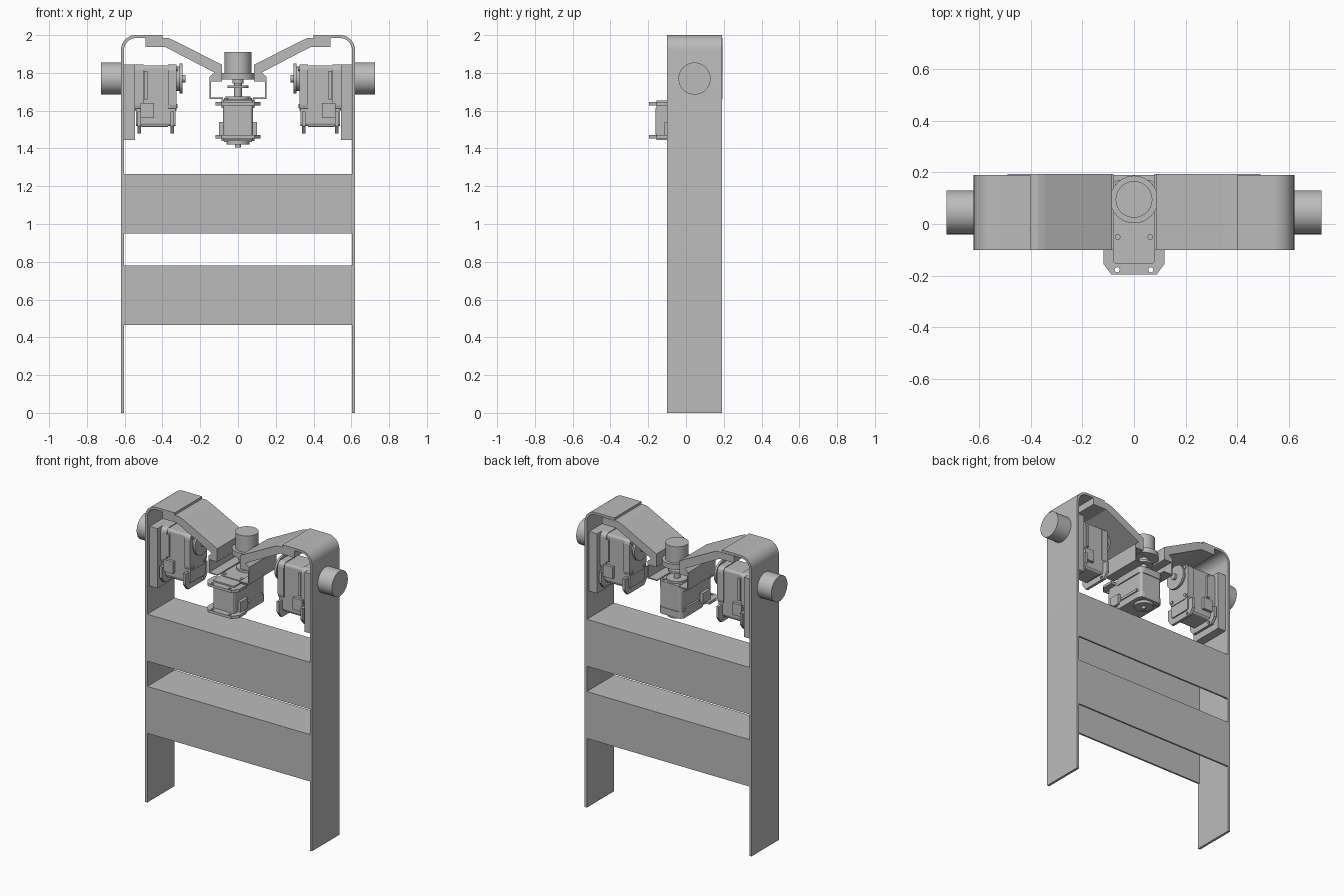
import bpy, bmesh, math
from mathutils import Matrix, Vector

if "Cube" in bpy.data.objects:
    bpy.data.objects.remove(bpy.data.objects["Cube"])

grey = bpy.data.materials.new("plain_grey")
grey.use_nodes = True
COLOUR = (0.5, 0.5, 0.5, 1)
grey.diffuse_color = COLOUR
grey.node_tree.nodes["Principled BSDF"].inputs["Base Color"].default_value = COLOUR

FRONT, BACK = -0.1, 0.193
XZ = Matrix.Rotation(math.pi / 2, 4, "X")      # profile drawn in x, z


def finish(name, bm, frame=Matrix(), smooth=False):
    bm.transform(frame)
    bmesh.ops.recalc_face_normals(bm, faces=bm.faces)
    mesh = bpy.data.meshes.new(name)
    bm.to_mesh(mesh)
    bm.free()
    ob = bpy.data.objects.new(name, mesh)
    mesh.materials.append(grey)
    bpy.context.collection.objects.link(ob)
    if smooth:
        bpy.ops.object.select_all(action="DESELECT")
        ob.select_set(True)
        bpy.context.view_layer.objects.active = ob
        bpy.ops.object.shade_smooth_by_angle(angle=math.radians(35))
    return ob


def box(name, x, y, z, frame=Matrix(), bevel=0):
    bm = bmesh.new()
    bmesh.ops.create_cube(bm, size=1)
    for v in bm.verts:
        v.co = Vector([r[0] if c < 0 else r[1] for c, r in zip(v.co, (x, y, z))])
    if bevel:
        upright = [e for e in bm.edges if abs(e.verts[0].co.z - e.verts[1].co.z) > 1e-4]
        bmesh.ops.bevel(bm, geom=upright, offset=bevel, segments=3, profile=0.5, affect="EDGES")
    return finish(name, bm, frame)


def prism(name, points, low, high, frame=Matrix(), smooth=False):
    bm = bmesh.new()
    face = bm.faces.new([bm.verts.new((a, b, low)) for a, b in points])
    ext = bmesh.ops.extrude_face_region(bm, geom=[face])
    for v in ext["geom"]:
        if isinstance(v, bmesh.types.BMVert):
            v.co.z = high
    return finish(name, bm, frame, smooth)


def disc(name, radius, low, high, frame=Matrix(), at=(0, 0), sides=40):
    bm = bmesh.new()
    move = Matrix.Translation((at[0], at[1], (low + high) / 2))
    bmesh.ops.create_cone(bm, cap_ends=True, segments=sides, radius1=radius,
                          radius2=radius, depth=high - low, matrix=move)
    return finish(name, bm, frame, True)


def servo(label, frame, horn_radius, horn_height):
    """Local axes: x is width, y is length, z is the output shaft."""
    def part(n):
        return label + "_servo_" + n

    box(part("core"), (-.08, .08), (-.25, .07), (-.215, -.005), frame, .015)
    box(part("top_cover"), (-.088, .088), (-.17, .075), (-.045, 0), frame, .03)
    box(part("bottom_cover"), (-.088, .088), (-.17, .075), (-.22, -.175), frame, .03)
    box(part("tail_cover"), (-.075, .075), (-.257, -.15), (-.185, -.045), frame, .01)
    # mounting ears with screw holes
    cutter = bmesh.new()
    for x in (-.065, .065):
        bmesh.ops.create_cone(cutter, cap_ends=True, segments=16, radius1=.01, radius2=.01,
                              depth=.6, matrix=Matrix.Translation((x, -.272, -.1)))
    holes = finish(part("hole_cutter"), cutter, frame)
    holes.hide_render = True
    holes.hide_set(True)
    outline = [(.118, -.175), (.118, -.25), (.088, -.29)]
    outline += [(-x, y) for x, y in reversed(outline)]
    for n, z in (("top_ear", -.032), ("bottom_ear", -.207)):
        ear = prism(part(n), outline, z, z + .018, frame)
        cut = ear.modifiers.new("holes", "BOOLEAN")
        cut.object = holes
        cut.solver = "EXACT"
    # side clips and screw heads
    for s in (-1, 1):
        box(part("side_rail"), sorted((s * .07, s * .092)), (-.11, .04), (-.172, -.155), frame)
        box(part("cable_clip"), sorted((s * .07, s * .1)), (-.21, -.13), (-.19, -.12), frame)
        for y in (-.145, .052):
            disc(part("screw"), .011, -.225, .006, frame, (s * .063, y), 12)
    # output shaft, horn and rear bearing
    disc(part("collar"), .065, -.002, .014, frame)
    disc(part("shaft"), .02, 0, horn_height + .03, frame)
    disc(part("horn"), horn_radius, horn_height, horn_height + .014, frame)
    disc(part("rear_disc"), .06, -.238, -.215, frame)
    disc(part("rear_screw"), .015, -.255, -.23, frame, sides=16)


# channel panels, open underneath
for label, low, high in (("upper", .95, 1.265), ("lower", .465, .78)):
    box(label + "_panel_front", (-.605, .605), (FRONT, FRONT + .012), (low, high))
    box(label + "_panel_back", (-.605, .605), (BACK - .015, BACK - .003), (low, high))
    box(label + "_panel_top", (-.605, .605), (FRONT, BACK - .003), (high - .012, high))

# bent side sheet profile, running up the leg and over the rounded corner
CORNER, RADIUS, SHEET = (.54, 1.92), .08, .016


def bend(r):
    return [(CORNER[0] + r * math.cos(i * math.pi / 20),
             CORNER[1] + r * math.sin(i * math.pi / 20)) for i in range(11)]


inner = RADIUS - SHEET
leg = [(.62, 0)] + bend(RADIUS) + [(.4, 2), (.4, 2 - SHEET)]
leg += bend(inner)[::-1] + [(.62 - SHEET, 0)]
arm = [(.49, 1.984), (.37, 1.984), (.345, 1.975), (.085, 1.843), (.085, 1.755),
       (.15, 1.755), (.15, 1.78), (.125, 1.802), (.385, 1.937), (.49, 1.937)]
bracket = [(.15, 1.76), (.15, 1.663), (.08, 1.663), (.08, 1.67), (.143, 1.67), (.143, 1.76)]

for s, label in ((1, "left"), (-1, "right")):
    def mirrored(points):
        return [(s * x, z) for x, z in points]

    prism(label + "_side_sheet", mirrored(leg), -BACK + .003, -FRONT, XZ, True)
    prism(label + "_sloping_arm", mirrored(arm), -BACK, -FRONT, XZ)
    prism(label + "_bracket", mirrored(bracket), -BACK, -FRONT, XZ)
    # side servo with its shaft pointing inward, mounting block and outer hub
    axes = Matrix(((0, 0, -s, s * .325), (-s, 0, 0, .045), (0, 1, 0, 1.77), (0, 0, 0, 1)))
    servo(label, axes, .08, .016)
    box(label + "_mounting_block", sorted((s * .605, s * .545)), (-.075, .165), (1.445, 1.845))
    disc(label + "_outer_hub", .085, -.4, -.292, axes)

# middle servo and the turret above it
middle = Matrix.Translation((0, .095, 1.66))
servo("middle", middle, .055, .06)
disc("turret_shaft", .03, .085, .11, middle)
disc("turret_base", .092, .105, .14, middle)
disc("turret_drum", .071, .14, .25, middle)
